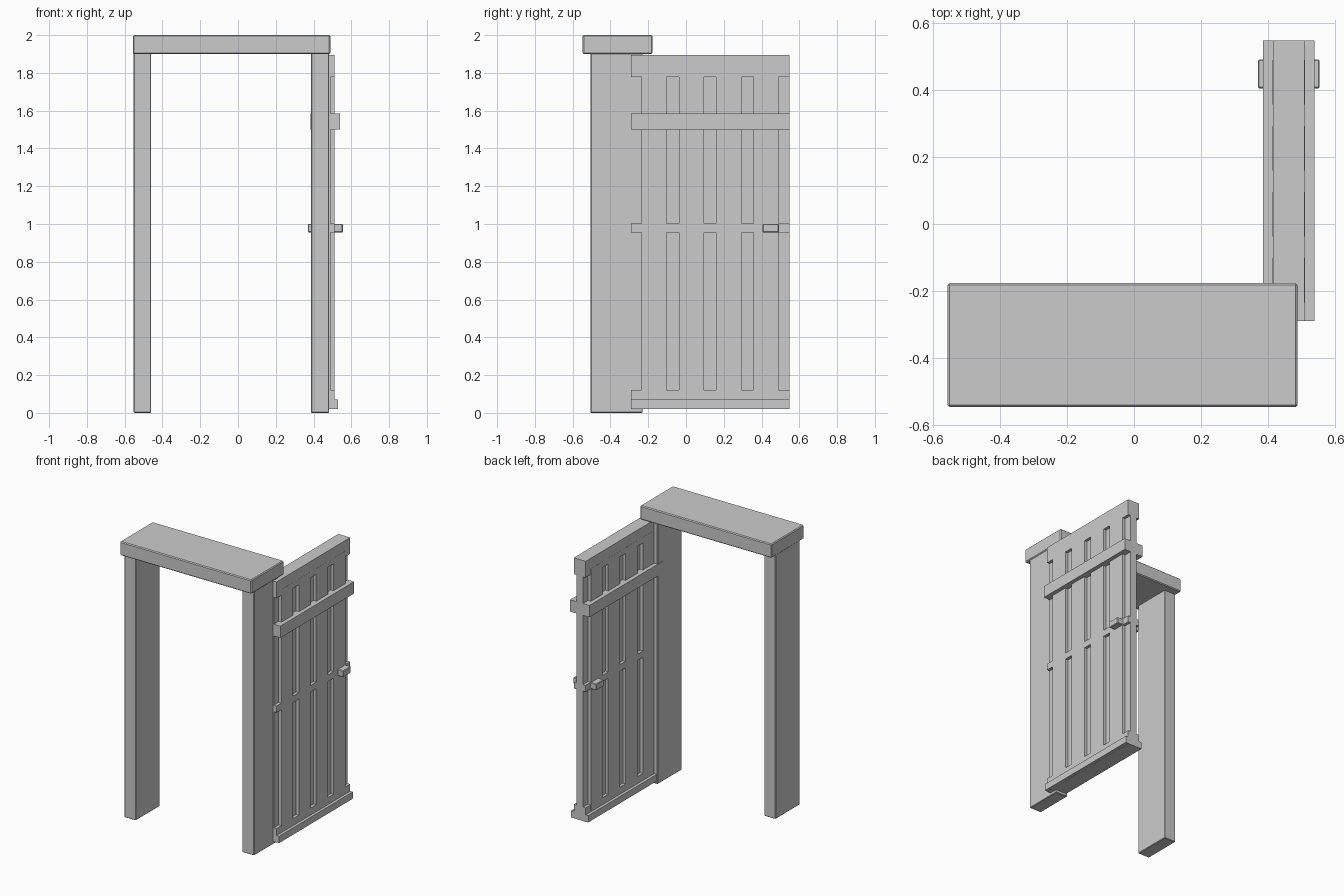
import bpy

if "Cube" in bpy.data.objects:
    bpy.data.objects.remove(bpy.data.objects["Cube"])


def box(name, x, y, z, bevel=0.0):
    """Box given by (min, max) ranges, optionally chamfered."""
    bpy.ops.mesh.primitive_cube_add(size=1)
    ob = bpy.context.object
    ob.name = name
    for v in ob.data.vertices:
        v.co = [r[0] if c < 0 else r[1] for c, r in zip(v.co, (x, y, z))]
    if bevel:
        m = ob.modifiers.new("chamfer", "BEVEL")
        m.width = bevel
        m.segments = 1
    return ob


DOOR_X = 0.4625          # centre plane of the open door
DOOR_Y = (-0.29, 0.548)


def door_part(name, half, y, z, bevel=0.0):
    """Door piece, symmetric about the door's centre plane."""
    return box(name, (DOOR_X - half, DOOR_X + half), y, z, bevel)


# Door frame
box("left_post", (-0.552, -0.46), (-0.505, -0.23), (0.0, 1.91), 0.004)
box("right_post", (0.387, 0.482), (-0.505, -0.23), (0.0, 1.91), 0.004)
box("lintel", (-0.557, 0.489), (-0.547, -0.177), (1.90, 2.0), 0.006)

# Thin inner panel seen at the bottom of the slots
door_part("door_core", 0.026, DOOR_Y, (0.03, 1.88))

# Rails across the door
for name, z in (("top_rail", (1.778, 1.895)), ("middle_rail", (0.955, 1.002)),
                ("bottom_rail", (0.02, 0.12))):
    door_part(name, 0.0475, DOOR_Y, z)

# Vertical planks, standing slightly proud of the rails
for i in range(4):
    y = -0.235 + i * 0.1975
    door_part(f"plank_{i + 1}", 0.0485, (y, y + 0.133), (0.08, 1.82))

# Braces on both faces and the handle
door_part("cross_brace", 0.0775, DOOR_Y, (1.50, 1.585))
door_part("kick_brace", 0.068, DOOR_Y, (0.021, 0.07))
door_part("handle", 0.0925, (0.405, 0.492), (0.955, 1.001), 0.004)
